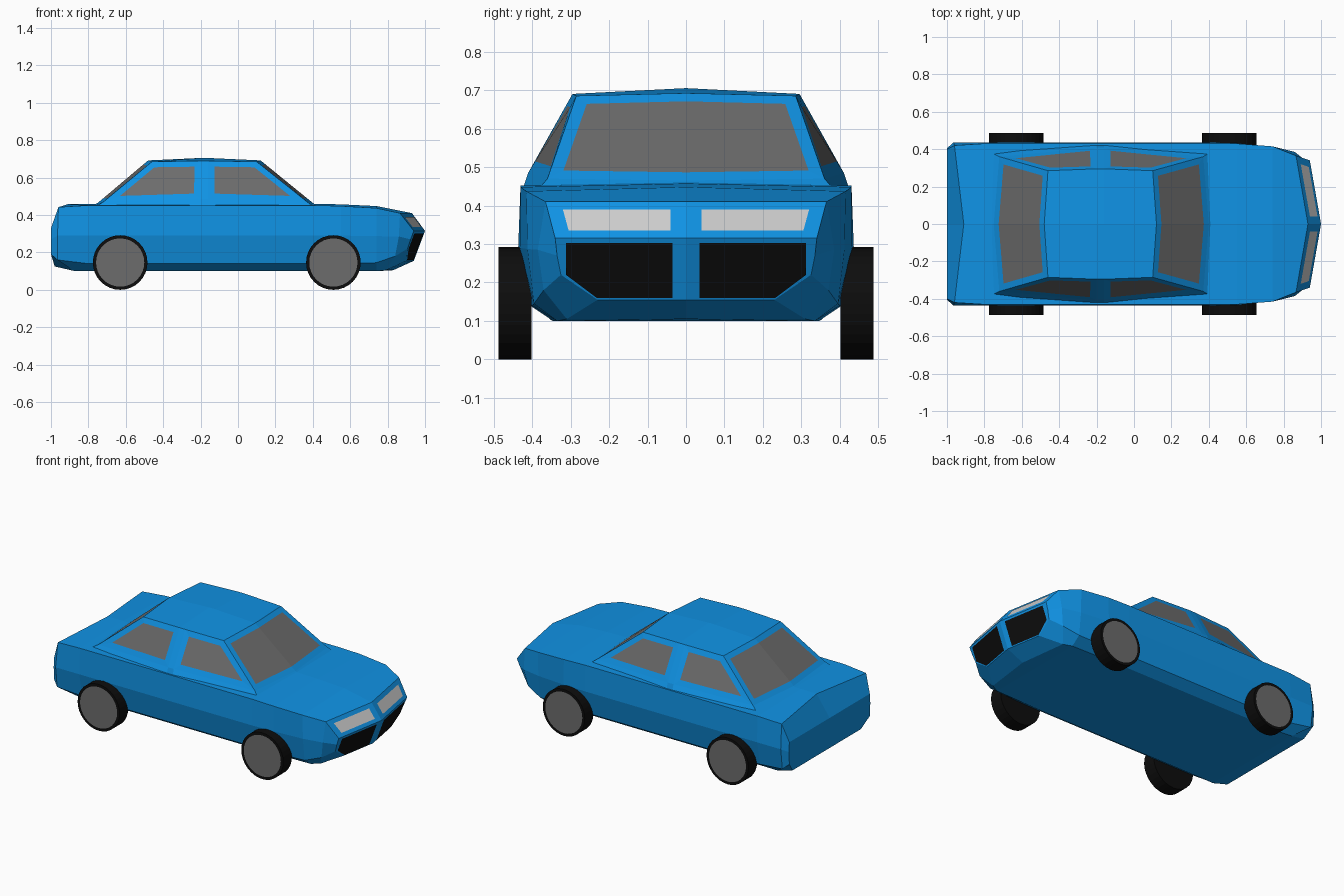
import bpy, bmesh, math
from mathutils import Matrix

if "Cube" in bpy.data.objects:
    bpy.data.objects.remove(bpy.data.objects["Cube"])


def material(name, rgb):
    m = bpy.data.materials.new(name)
    m.diffuse_color = (*rgb, 1)
    m.use_nodes = True
    m.node_tree.nodes["Principled BSDF"].inputs["Base Color"].default_value = m.diffuse_color
    return m


BLUE = material("blue_paint", (0.005, 0.29, 0.78))
GLASS = material("grey_glass", (0.15, 0.15, 0.15))
BLACK = material("black", (0.004, 0.004, 0.004))
LAMP = material("lamp_grey", (0.6, 0.6, 0.6))


def finish(bm, name, mats):
    mesh = bpy.data.meshes.new(name)
    bm.to_mesh(mesh)
    bm.free()
    for m in mats:
        mesh.materials.append(m)
    ob = bpy.data.objects.new(name, mesh)
    bpy.context.collection.objects.link(ob)
    return ob


def mirror_y(bm):
    bmesh.ops.mirror(bm, geom=bm.verts[:] + bm.edges[:] + bm.faces[:],
                     matrix=Matrix.Identity(4), merge_dist=0.0005, axis='Y')
    bmesh.ops.remove_doubles(bm, verts=bm.verts[:], dist=0.0005)
    bmesh.ops.recalc_face_normals(bm, faces=bm.faces[:])


def half_loft(rings, caps=False):
    """Skin half rings of points (one side, y >= 0), then mirror across y."""
    bm = bmesh.new()
    cache = {}

    def face(points):
        vs = []
        for p in points:
            v = cache.get(p) or cache.setdefault(p, bm.verts.new(p))
            if v not in vs:
                vs.append(v)
        if len(vs) > 2:
            bm.faces.new(vs)

    for a, b in zip(rings, rings[1:]):
        for i in range(len(a) - 1):
            face((a[i], a[i + 1], b[i + 1], b[i]))
    if caps:
        face(rings[0])
        face(rings[-1])
    mirror_y(bm)
    return bm


# Lower body: sections from tail to nose (crown, shoulder, waist, sill, floor, keel)
def section(x, crown, shoulder, waist, sill, floor):
    return [(x, 0, crown), (x, *shoulder), (x, *waist), (x, *sill),
            (x, *floor), (x, 0, floor[1])]


body = [
    [(-1, 0, .33), (-1, .40, .33), (-1, .405, .27), (-1, .40, .19),
     (-.98, .34, .125), (-.98, 0, .125)],
    [(-.91, 0, .458), (-.96, .42, .442), (-.965, .436, .29), (-.965, .42, .16),
     (-.88, .35, .102), (-.88, 0, .102)],
    section(-.80, .46, (.43, .452), (.436, .29), (.405, .14), (.345, .10)),
    section(.40, .46, (.43, .452), (.436, .29), (.405, .14), (.345, .10)),
    section(.55, .457, (.43, .448), (.432, .29), (.40, .14), (.34, .10)),
    section(.74, .448, (.415, .437), (.412, .287), (.395, .145), (.335, .10)),
    [(.93, 0, .41), (.866, .365, .41), (.86, .385, .285), (.84, .37, .18),
     (.79, .31, .105), (.83, 0, .105)],
    [(1, 0, .315), (.94, .34, .315), (.923, .335, .27), (.906, .325, .22),
     (.90, .23, .155), (.94, 0, .155)],
]
finish(half_loft(body, caps=True), "car_body", [BLUE])

# Cabin: stacked half rings, ending on the roof crest
cabin = [
    [(-.80, 0, .44), (-.77, .385, .44), (-.20, .425, .44), (-.16, .425, .44),
     (.41, .385, .44), (.44, 0, .44)],
    [(-.75, 0, .465), (-.72, .36, .47), (-.20, .41, .485), (-.16, .41, .485),
     (.37, .36, .47), (.40, 0, .465)],
    [(-.48, 0, .692), (-.46, .285, .685), (-.20, .295, .69), (-.16, .295, .69),
     (.10, .285, .685), (.12, 0, .692)],
    [(-.48, 0, .692), (-.48, 0, .692), (-.20, 0, .705), (-.16, 0, .705),
     (.12, 0, .692), (.12, 0, .692)],
]
bm = half_loft(cabin)
# Windows: inset the glass panels, leaving the pillars painted
groups = {}
for f in bm.faces:
    c = f.calc_center_median()
    if .52 < c.z < .65 and abs(c.x + .18) > .05:
        side = 0 if abs(c.y) < .25 else math.copysign(1, c.y)
        groups.setdefault((c.x > -.18, side), []).append(f)
for faces in groups.values():
    bmesh.ops.inset_region(bm, faces=faces, thickness=.034, use_even_offset=True)
    for f in faces:
        f.material_index = 1
finish(bm, "cabin", [BLUE, GLASS])


# Nose panels: (y, z) outlines laid on the sloping V-shaped front
def nose_panel(name, outline, slope, mat):
    bm = bmesh.new()
    bm.faces.new([bm.verts.new((1.003 - .176 * y - slope * (z - .315), y, z))
                  for y, z in outline])
    bmesh.ops.mirror(bm, geom=bm.verts[:] + bm.edges[:] + bm.faces[:],
                     matrix=Matrix.Identity(4), merge_dist=0, axis='Y')
    for f in bm.faces:
        f.normal_update()
        if f.normal.x < 0:
            f.normal_flip()
    finish(bm, name, [mat])


nose_panel("headlights", [(.04, .335), (.305, .335), (.32, .39), (.04, .39)], .737, LAMP)
nose_panel("grille", [(.035, .16), (.232, .16), (.312, .22), (.312, .302), (.035, .302)],
           -.375, BLACK)

# Wheels: black tyres with a grey disc inset on the outer face
for end, x in (("rear", -.63), ("front", .51)):
    for side, s in (("right", -1), ("left", 1)):
        bm = bmesh.new()
        bmesh.ops.create_cone(bm, cap_ends=True, segments=32, radius1=.146,
                              radius2=.146, depth=.086)
        cap = max(bm.faces, key=lambda f: f.calc_center_median().z)
        bmesh.ops.inset_region(bm, faces=[cap], thickness=.017)
        cap.material_index = 1
        ob = finish(bm, f"{end}_{side}_wheel", [BLACK, GLASS])
        ob.location = (x, s * .444, .146)
        ob.rotation_euler = (-s * math.pi / 2, 0, 0)
